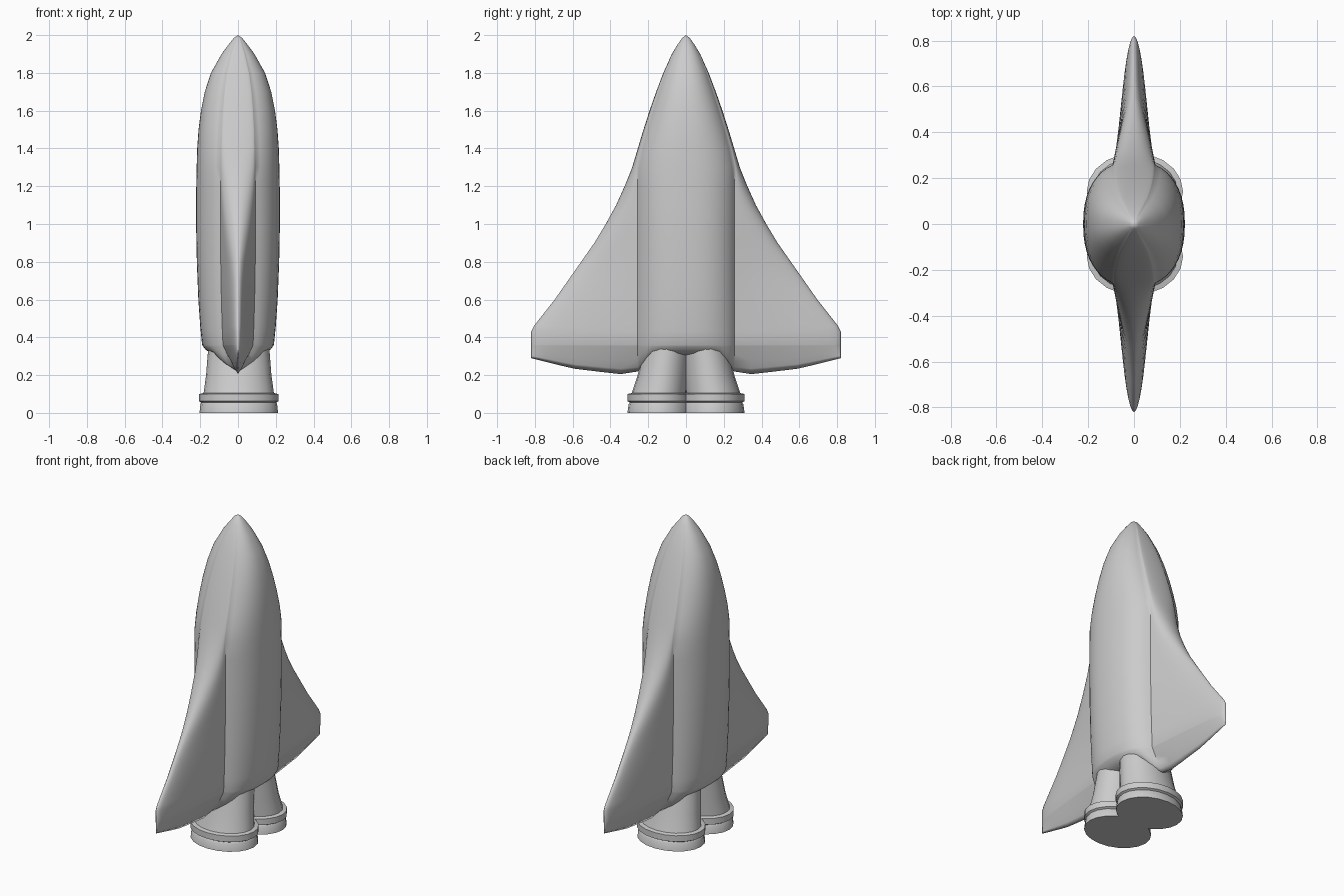
import bpy
import bmesh
from math import sin, cos, acos, pi, radians

cube = bpy.data.objects.get("Cube")
if cube:
    bpy.data.objects.remove(cube, do_unlink=True)

grey = bpy.data.materials.new("light_grey")
grey.use_nodes = True
grey.diffuse_color = (0.6, 0.6, 0.6, 1)
grey.node_tree.nodes["Principled BSDF"].inputs["Base Color"].default_value = (0.6, 0.6, 0.6, 1)


def interp(table, key, column=1):
    """Linear lookup in rows sorted by their first value."""
    for a, b in zip(table, table[1:]):
        if key <= b[0]:
            f = max(0, (key - a[0]) / (b[0] - a[0]))
            return a[column] + (b[column] - a[column]) * f
    return table[-1][column]


def loft(name, rings, closed, angle):
    """Skin a list of rings running from top to bottom."""
    bm = bmesh.new()
    grid = [[bm.verts.new(p) for p in ring] for ring in rings]
    count = len(rings[0])
    for up, low in zip(grid, grid[1:]):
        for j in range(count if closed else count - 1):
            k = (j + 1) % count
            bm.faces.new((up[j], low[j], low[k], up[k]))
    if closed:
        bm.faces.new(grid[0])
        bm.faces.new(grid[-1][::-1])
    bmesh.ops.remove_doubles(bm, verts=bm.verts, dist=0.0005)
    mesh = bpy.data.meshes.new(name)
    bm.to_mesh(mesh)
    bm.free()
    mesh.materials.append(grey)
    obj = bpy.data.objects.new(name, mesh)
    bpy.context.collection.objects.link(obj)
    bpy.ops.object.select_all(action="DESELECT")
    obj.select_set(True)
    bpy.context.view_layer.objects.active = obj
    bpy.ops.object.shade_smooth_by_angle(angle=radians(angle))
    return obj


# Hull outline: height, half thickness of fuselage, half span of wings
OUTLINE = [
    (0.36, 0.19, 0.82), (0.43, 0.197, 0.82), (0.46, 0.2, 0.805), (0.6, 0.21, 0.695),
    (0.7, 0.214, 0.625), (0.8, 0.218, 0.555), (0.9, 0.22, 0.485), (1, 0.222, 0.425),
    (1.1, 0.222, 0.37), (1.2, 0.221, 0.325), (1.3, 0.219, 0.285), (1.4, 0.216, 0.255),
    (1.5, 0.209, 0.225), (1.6, 0.196, 0.193), (1.7, 0.176, 0.158), (1.8, 0.143, 0.12),
    (1.9, 0.087, 0.075), (1.95, 0.05, 0.045), (1.985, 0.022, 0.02), (2, 0, 0),
]
# Lower edge of hull: distance from centre, height
TRAILING = [(0, 0.305), (0.18, 0.3), (0.23, 0.235), (0.27, 0.212), (0.35, 0.205),
            (0.6, 0.235), (0.82, 0.29)]
BODY_STEPS, WING_STEPS, POWER = 9, 10, 2.3


def hull_quarter(z):
    """Quarter cross-section: rounded fuselage flowing into a tapered wing."""
    thick, span = interp(OUTLINE, z), interp(OUTLINE, z, 2)
    body = min(span, 0.275)
    root = min(0.095, 0.42 * thick)
    end = acos((root / thick) ** (POWER / 2)) if thick else 0
    points = []
    for j in range(BODY_STEPS + 1):
        t = end * j / BODY_STEPS
        points.append((thick * cos(t) ** (2 / POWER), body * sin(t) ** (2 / POWER), z))
    y0 = points[-1][1]
    wing = min(1, (span - body) / 0.3)
    for j in range(1, WING_STEPS + 1):
        f = sin(pi / 2 * j / WING_STEPS) if j < WING_STEPS else 1
        x = root * (1 - 0.68 * wing * f) * (1 - f ** (2 + 6 * wing)) ** 0.5
        points.append((x, y0 + (span - y0) * f, z))
    return points


rings = [hull_quarter(row[0]) for row in reversed(OUTLINE)]
base = rings[-1]

# Close the underside: rounded fuselage base and sharp trailing edges
for s in (0.97, 0.9, 0.75, 0.5, 0.25, 0):
    ring = []
    for x, y, z in base:
        low = interp(TRAILING, y)
        sharp = min(1, max(0, (y - 0.18) / 0.08))
        rise = s ** (6 - 4.8 * sharp)
        ring.append((x * s, y, low + (z - low) * rise))
    rings.append(ring)

hull = loft("winged_hull", rings, False, 50)
mirror = hull.modifiers.new("mirror", "MIRROR")
mirror.use_axis = (True, True, False)
mirror.merge_threshold = 0.001

# Engine bells: height, x radius, y radius, distance from centre
BELL = [(0.34, 0.162, 0.122, 0.1), (0.2, 0.173, 0.134, 0.122), (0.105, 0.186, 0.145, 0.142),
        (0.1, 0.21, 0.168, 0.142), (0.062, 0.21, 0.168, 0.142), (0.055, 0.198, 0.155, 0.142),
        (0.045, 0.203, 0.162, 0.142), (0, 0.208, 0.168, 0.142)]
SIDES = 20
for name, side in (("front_engine", -1), ("rear_engine", 1)):
    bell = []
    for z, rx, ry, offset in BELL:
        angles = [2 * pi * i / SIDES for i in range(SIDES)]
        bell.append([(0.004 + rx * cos(a), side * offset + ry * sin(a), z) for a in angles])
    loft(name, bell, True, 30)
